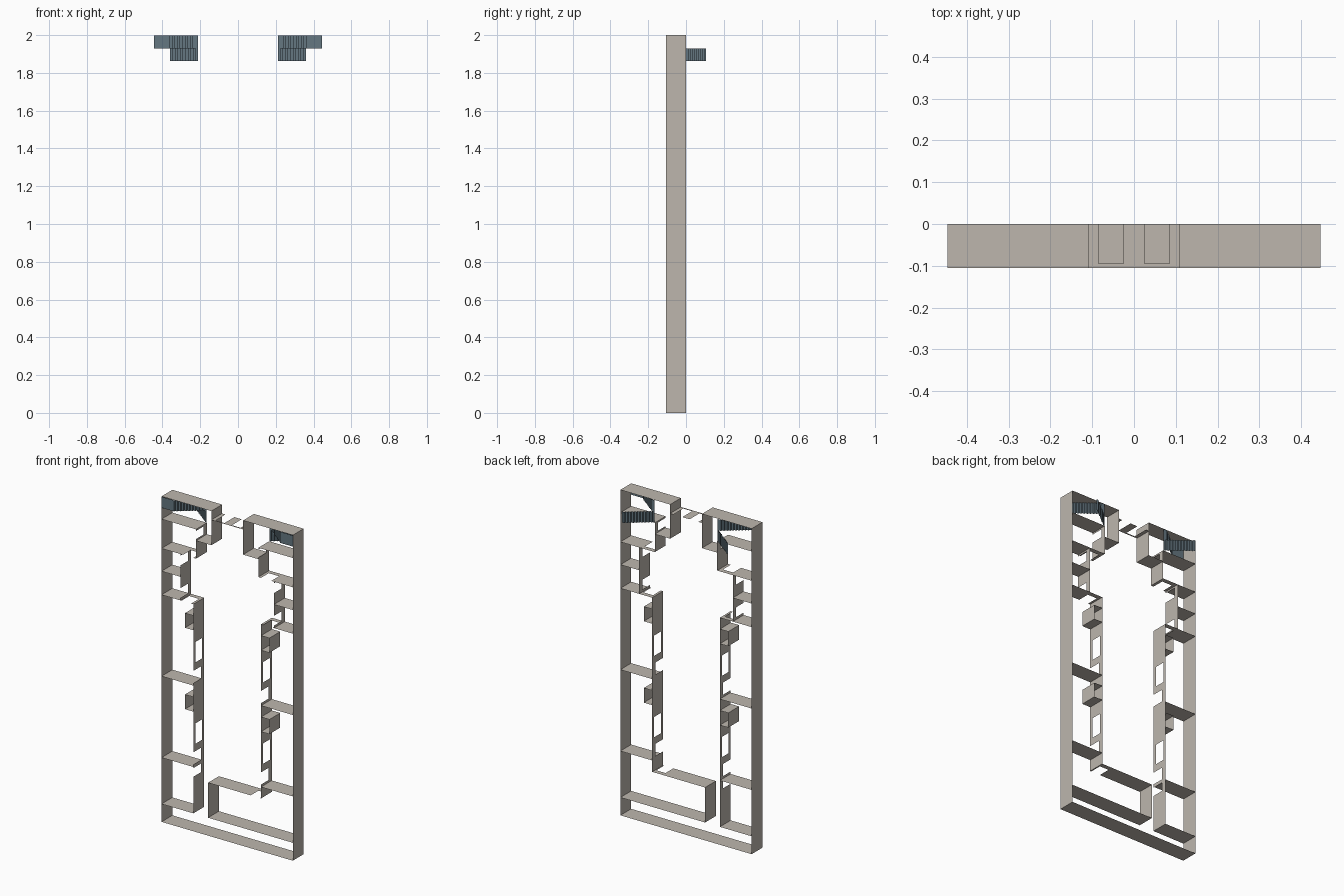
import bpy, bmesh

if "Cube" in bpy.data.objects:
    bpy.data.objects.remove(bpy.data.objects["Cube"])

H0, H1 = -0.105, 0.0      # floor level and wall top, measured along y
LINTEL = -0.03            # head height of the doors
XO = 0.446                # half width of the building


def material(name, rgb):
    m = bpy.data.materials.new(name)
    m.diffuse_color = (*rgb, 1)
    m.use_nodes = True
    m.node_tree.nodes["Principled BSDF"].inputs["Base Color"].default_value = m.diffuse_color
    return m


WALL = material("warm grey wall", (0.51, 0.47, 0.42))
STAIR = material("slate stair", (0.13, 0.185, 0.22))


def finish(bm, name, mat):
    bmesh.ops.remove_doubles(bm, verts=bm.verts, dist=1e-5)
    me = bpy.data.meshes.new(name)
    bm.to_mesh(me)
    bm.free()
    me.materials.append(mat)
    ob = bpy.data.objects.new(name, me)
    bpy.context.collection.objects.link(ob)


def panel(bm, axis, pos, a, b, holes=()):
    """Sheet wall; axis 'x' runs along z at x=pos, axis 'z' runs along x at z=pos.
    Holes are (start, end, low, high)."""
    us = sorted({a, b, *[h[0] for h in holes], *[h[1] for h in holes]})
    ys = sorted({H0, H1, *[h[2] for h in holes], *[h[3] for h in holes]})
    for u0, u1 in zip(us, us[1:]):
        for y0, y1 in zip(ys, ys[1:]):
            u, y = (u0 + u1) / 2, (y0 + y1) / 2
            if any(h[0] < u < h[1] and h[2] < y < h[3] for h in holes):
                continue
            q = [(u0, y0), (u1, y0), (u1, y1), (u0, y1)]
            bm.faces.new([bm.verts.new((pos, v, w) if axis == 'x' else (w, v, pos))
                          for w, v in q])


def door(a, b):
    return (a, b, H0, LINTEL)


def window(a, b):
    return (a, b, -0.085, -0.02)


# outer shell
bm = bmesh.new()
panel(bm, 'z', 0.0, -XO, XO)
for s in (-1, 1):
    panel(bm, 'x', s * XO, 0, 2)
    panel(bm, 'z', 2.0, *sorted((s * 0.108, s * XO)))
finish(bm, "outer_walls", WALL)

# entrance wall with two tall openings
bm = bmesh.new()
panel(bm, 'z', 1.945, -0.108, 0.108,
      [(-0.085, -0.025, -0.095, H1), (0.025, 0.085, -0.095, H1)])
finish(bm, "entrance_wall", WALL)

# mirrored inner walls
for s, side in ((-1, "left"), (1, "right")):
    def across(z, a, b, d=None):
        d = [door(*sorted((s * d[0], s * d[1])))] if d else []
        panel(bm, 'z', z, *sorted((s * a, s * b)), d)

    # stepped entrance corners
    bm = bmesh.new()
    panel(bm, 'x', s * 0.108, 1.79, 2.0)
    across(1.79, 0.108, 0.212)
    panel(bm, 'x', s * 0.212, 1.68, 1.86, [door(1.80, 1.85)])
    across(1.68, 0.212, XO, (0.23, 0.30))
    panel(bm, 'x', s * 0.318, 1.395, 1.68, [door(1.41, 1.47), door(1.61, 1.67)])
    finish(bm, side + "_stepped_walls", WALL)

    # partitions between rooms
    bm = bmesh.new()
    across(1.86, 0.212, XO)
    across(1.54, 0.318, XO)
    across(1.395, 0.23, XO, (0.245, 0.31))
    across(0.895, 0.23, XO)
    across(0.395, 0.23, XO)
    finish(bm, side + "_partitions", WALL)

    # long hall wall with doors and windows
    bm = bmesh.new()
    holes = [window(1.03, 1.155), window(0.53, 0.655),
             door(0.91, 0.985), door(0.41, 0.485)]
    if s < 0:
        holes.append(door(0.335, 0.388))
    panel(bm, 'x', s * 0.23, 0.11 if s < 0 else 0.325, 1.395, holes)
    finish(bm, side + "_hall_wall", WALL)

    # small box closets behind the hall wall
    bm = bmesh.new()
    for z in (0.735, 1.235):
        panel(bm, 'x', s * 0.287, z, z + 0.09)
        across(z, 0.23, 0.287)
        across(z + 0.09, 0.23, 0.287)
    finish(bm, side + "_closets", WALL)

    # two flight stair: entry floor, lower flight, landing, upper flight
    bm = bmesh.new()
    N = 10
    rise, run = 0.105 / N, (0.36 - 0.225) / N
    lower, upper = [(XO, H0), (0.36, H0)], [(0.213, 0.0), (0.225, 0.0)]
    for i in range(N):
        lower += [(0.36 - i * run, H0 + (i + 1) * rise),
                  (0.36 - (i + 1) * run, H0 + (i + 1) * rise)]
        upper += [(0.225 + i * run, (i + 1) * rise),
                  (0.225 + (i + 1) * run, (i + 1) * rise)]
    lower.append((0.213, 0.0))
    for path, z0, z1 in ((lower, 1.93, 1.998), (upper, 1.862, 1.93)):
        for p, q in zip(path, path[1:]):
            bm.faces.new([bm.verts.new((s * x, y, z)) for x, y, z in
                          ((*p, z0), (*q, z0), (*q, z1), (*p, z1))])
    finish(bm, side + "_stair", STAIR)

# lower rooms
bm = bmesh.new()
panel(bm, 'z', 0.325, -0.13, 0.23, [door(0.16, 0.222)])
panel(bm, 'x', -0.13, 0.11, 0.325)
panel(bm, 'z', 0.11, -0.13, XO)
panel(bm, 'z', 0.11, -XO, -0.23)
finish(bm, "lower_room_walls", WALL)
